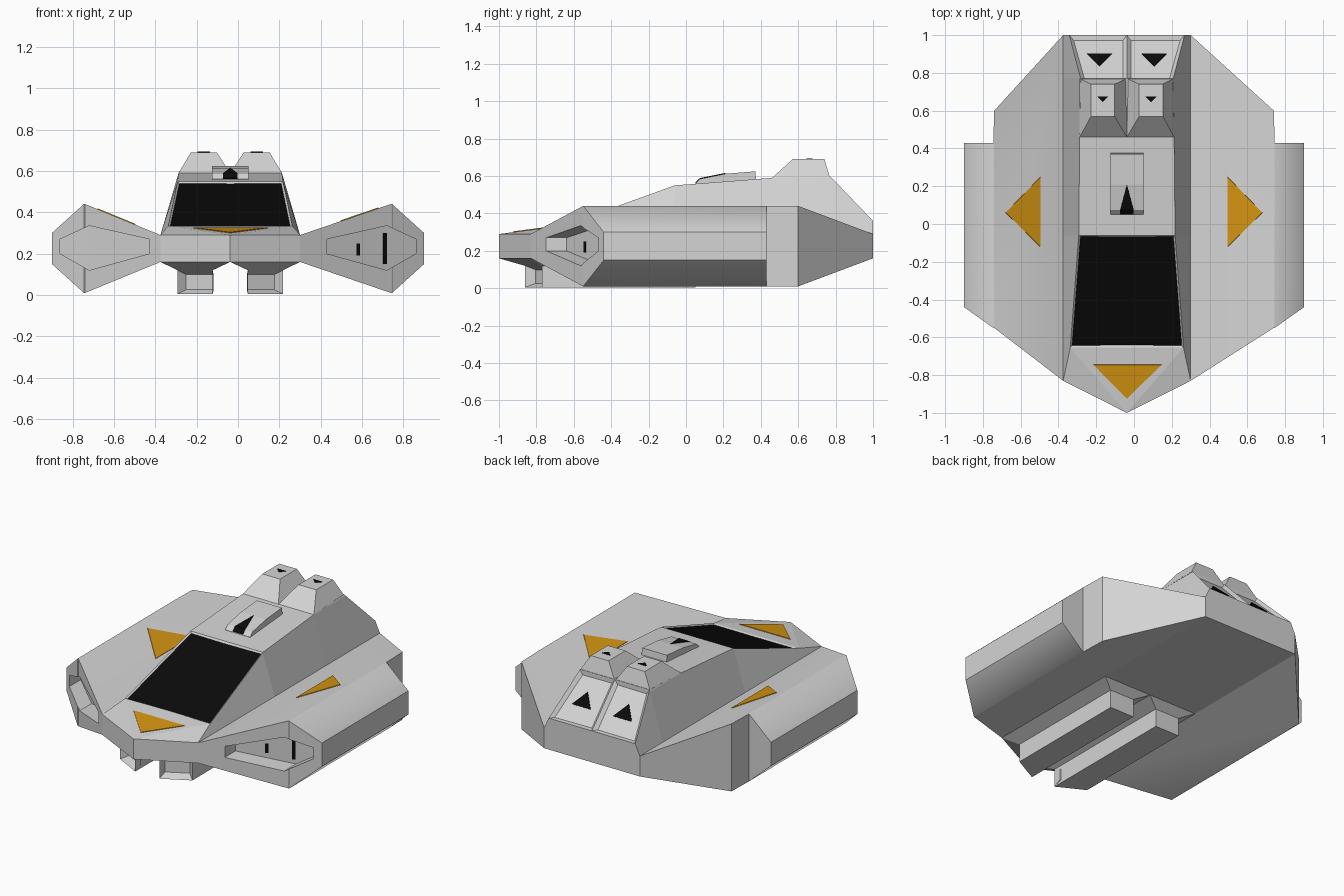
import bpy, bmesh
from mathutils import Vector

cube = bpy.data.objects.get("Cube")
if cube:
    bpy.data.objects.remove(cube, do_unlink=True)


def material(name, rgb):
    m = bpy.data.materials.new(name)
    m.use_nodes = True
    m.diffuse_color = (*rgb, 1)
    m.node_tree.nodes["Principled BSDF"].inputs["Base Color"].default_value = (*rgb, 1)
    return m


GREY = material("light grey", (0.66, 0.66, 0.66))
BLACK = material("black", (0.003, 0.003, 0.003))
ORANGE = material("orange", (0.66, 0.30, 0.006))
MID = -0.0375      # centre line of the hull
HALF = 0.3375      # half width of the hull


def build(name, verts, faces, *mats):
    mesh = bpy.data.meshes.new(name)
    mesh.from_pydata([tuple(v) for v in verts], [], faces)
    for m in mats:
        mesh.materials.append(m)
    bm = bmesh.new()
    bm.from_mesh(mesh)
    bmesh.ops.recalc_face_normals(bm, faces=bm.faces)
    bm.to_mesh(mesh)
    bm.free()
    ob = bpy.data.objects.new(name, mesh)
    bpy.context.scene.collection.objects.link(ob)
    return ob


def loft(name, rings, *mats):
    """Closed solid through rings with equal point counts."""
    n = len(rings[0])
    verts = [p for r in rings for p in r]
    faces = [list(range(n)), list(range(len(verts) - n, len(verts)))]
    for k in range(len(rings) - 1):
        for i in range(n):
            a, b = k * n + i, k * n + (i + 1) % n
            faces.append([a, b, b + n, a + n])
    return build(name, verts, faces, *(mats or (GREY,)))


def plate(name, points, mat):
    """Thin painted plate straddling a surface."""
    p = [Vector(q) for q in points]
    nrm = (p[1] - p[0]).cross(p[2] - p[0]).normalized() * 0.004
    return loft(name, [[q - nrm for q in p], [q + nrm for q in p]], mat)


def recess(ob, test, width, depth, together=False, slot=0):
    """Inset and sink the faces that pass the test."""
    bm = bmesh.new()
    bm.from_mesh(ob.data)
    bm.normal_update()
    picked = [f for f in bm.faces if test(f)]
    if together:
        bmesh.ops.inset_region(bm, faces=picked, thickness=width, depth=-depth)
    else:
        bmesh.ops.inset_individual(bm, faces=picked, thickness=width, depth=-depth)
    for f in picked:
        f.material_index = slot
    bm.to_mesh(ob.data)
    bm.free()


# Lower hull with pointed bow
plan = [(0, -1), (HALF, -0.83), (HALF, 1), (-HALF, 1), (-HALF, -0.83)]
loft("hull", [[(MID + x, y, z) for x, y in plan] for z in (0.16, 0.29)])

# Bow deck rising to the windscreen
build("bow_deck",
      [(MID, -1, 0.29), (MID + HALF, -0.83, 0.29), (MID + 0.30, -0.655, 0.335),
       (MID - 0.30, -0.655, 0.335), (MID - HALF, -0.83, 0.29)],
      [(0, 1, 2), (0, 2, 3), (0, 3, 4), (0, 4, 1), (1, 4, 3, 2)], GREY)

# Cabin: base y, top y, top half width, top z
stations = [(-0.83, -0.655, 0.30, 0.335), (-0.06, -0.06, 0.255, 0.55),
            (0.46, 0.46, 0.25, 0.59), (0.77, 0.77, 0.245, 0.60), (1, 1, 0.305, 0.36)]
cabin = loft("cabin", [[(MID - HALF, by, 0.29), (MID - h, ty, z), (MID, ty, z),
                        (MID + h, ty, z), (MID + HALF, by, 0.29)]
                       for by, ty, h, z in stations], GREY, BLACK)


def windscreen(f):
    c = f.calc_center_median()
    return f.normal.z > 0.7 and -0.5 < c.y < -0.2


def tail_slope(f):
    return f.normal.z > 0.5 and f.calc_center_median().y > 0.8


recess(cabin, windscreen, 0.013, 0.008, True, 1)
recess(cabin, tail_slope, 0.03, 0.02)

# Roof scoop
scoop = [(0.05, 0.53), (0.05, 0.56), (0.075, 0.585), (0.21, 0.612), (0.37, 0.625), (0.378, 0.56)]
loft("roof_scoop", [[(MID + x, y, z) for y, z in scoop] for x in (-0.088, 0.088)])
plate("scoop_arrow", [(MID - 0.036, 0.075, 0.585), (MID + 0.036, 0.075, 0.585),
                      (MID, 0.21, 0.612)], BLACK)
plate("scoop_arrow_front", [(MID - 0.036, 0.052, 0.562), (MID + 0.036, 0.052, 0.562),
                            (MID + 0.036, 0.075, 0.585), (MID - 0.036, 0.075, 0.585)], BLACK)

# Bow marking
plate("bow_marking", [(x, y, 0.335 + (y + 0.655) * 0.13)
                      for x, y in ((-0.215, -0.745), (0.145, -0.745), (MID, -0.925))], ORANGE)


def rect(x0, x1, y0, y1, z):
    return [(x0, y0, z), (x1, y0, z), (x1, y1, z), (x0, y1, z)]


def wing_ring(x, y0, y1, z0, z1):
    return [(x, y0, z0), (x, y1, z0), (x, y1, z1), (x, y0, z1)]


def wing(side, s):
    root = HALF + s * MID
    ob = loft(side + "_wing", [[(s * x, y, z) for x, y, z in wing_ring(*r)] for r in (
        (root, -0.83, 1, 0.16, 0.29), (0.74, -0.55, 0.60, 0.01, 0.44),
        (0.745, -0.55, 0.43, 0.01, 0.44), (0.90, -0.44, 0.43, 0.15, 0.30))])
    # Hollow intake in the leading edge
    cutter = loft("intake_cutter", [[(s * x, y, z) for x, y, z in wing_ring(*r)] for r in (
        (0.43, -1.2, -0.64, 0.20, 0.27), (0.72, -1.2, -0.445, 0.12, 0.335),
        (0.86, -1.2, -0.355, 0.20, 0.27))])
    cutter.hide_render = True
    mod = ob.modifiers.new("intake", "BOOLEAN")
    mod.operation, mod.solver, mod.object = "DIFFERENCE", "EXACT", cutter
    bpy.context.view_layer.objects.active = ob
    bpy.ops.object.modifier_apply(modifier=mod.name)
    bpy.data.objects.remove(cutter, do_unlink=True)
    # Soft shading across the long ridges only
    bm = bmesh.new()
    bm.from_mesh(ob.data)
    for f in bm.faces:
        f.smooth = True
    for e in bm.edges:
        e.smooth = e.calc_length() > 0.5 and all(0.735 < abs(v.co.x) < 0.75 for v in e.verts)
    bm.to_mesh(ob.data)
    bm.free()
    # Arrow pointing outward
    slope = 0.15 / (0.74 - root)
    plate(side + "_wing_marking", [(s * x, y, 0.29 + (x - root) * slope)
                                   for x, y in ((0.68, 0.06), (0.497, 0.248), (0.497, -0.12))], ORANGE)


for side, s in (("left", 1), ("right", -1)):
    wing(side, s)

    def at(points):
        return [(MID + s * x, y, z) for x, y, z in points]

    # Engine hump and its small arrow
    loft(side + "_engine_hump", [at(rect(0, 0.25, 0.46, 0.77, 0.59)),
                                 at(rect(0.065, 0.19, 0.57, 0.74, 0.69))])
    plate(side + "_hump_arrow", at([(0.098, 0.675, 0.69), (0.158, 0.675, 0.69),
                                    (0.128, 0.645, 0.69)]), BLACK)

    # Arrow on the sunken tail panel
    plate(side + "_tail_arrow", at([(x, y, 0.573 - (y - 0.77) * 1.043) for x, y in
                                    ((0.08, 0.90), (0.21, 0.90), (0.145, 0.835))]), BLACK)

    # Gun mount and gun with slanted hollow muzzle
    top = [(0, -1), (HALF, -0.83), (HALF, 0.1), (0, 0.1)]
    low = [(0.085, -0.86), (0.255, -0.77), (0.255, 0.05), (0.085, 0.05)]
    loft(side + "_gun_mount", [at([(x, y, z) for x, y in p])
                               for p, z in ((top, 0.16), (low, 0.12))])
    gun = loft(side + "_gun", [at([(x, y, z) for x, y in low]) for z in (0.005, 0.12)])
    recess(gun, lambda f: f.normal.y < -0.5, 0.03, 0.05)

# Dark slits at the back of the left intake
for x, z0, z1 in ((0.58, 0.19, 0.25), (0.71, 0.15, 0.30)):
    y = -0.64 + (x - 0.43) * 0.672
    plate("intake_slit", [(x - 0.008, y - 0.0054, z0), (x + 0.008, y + 0.0054, z0),
                          (x + 0.008, y + 0.0054, z1), (x - 0.008, y - 0.0054, z1)], BLACK)
